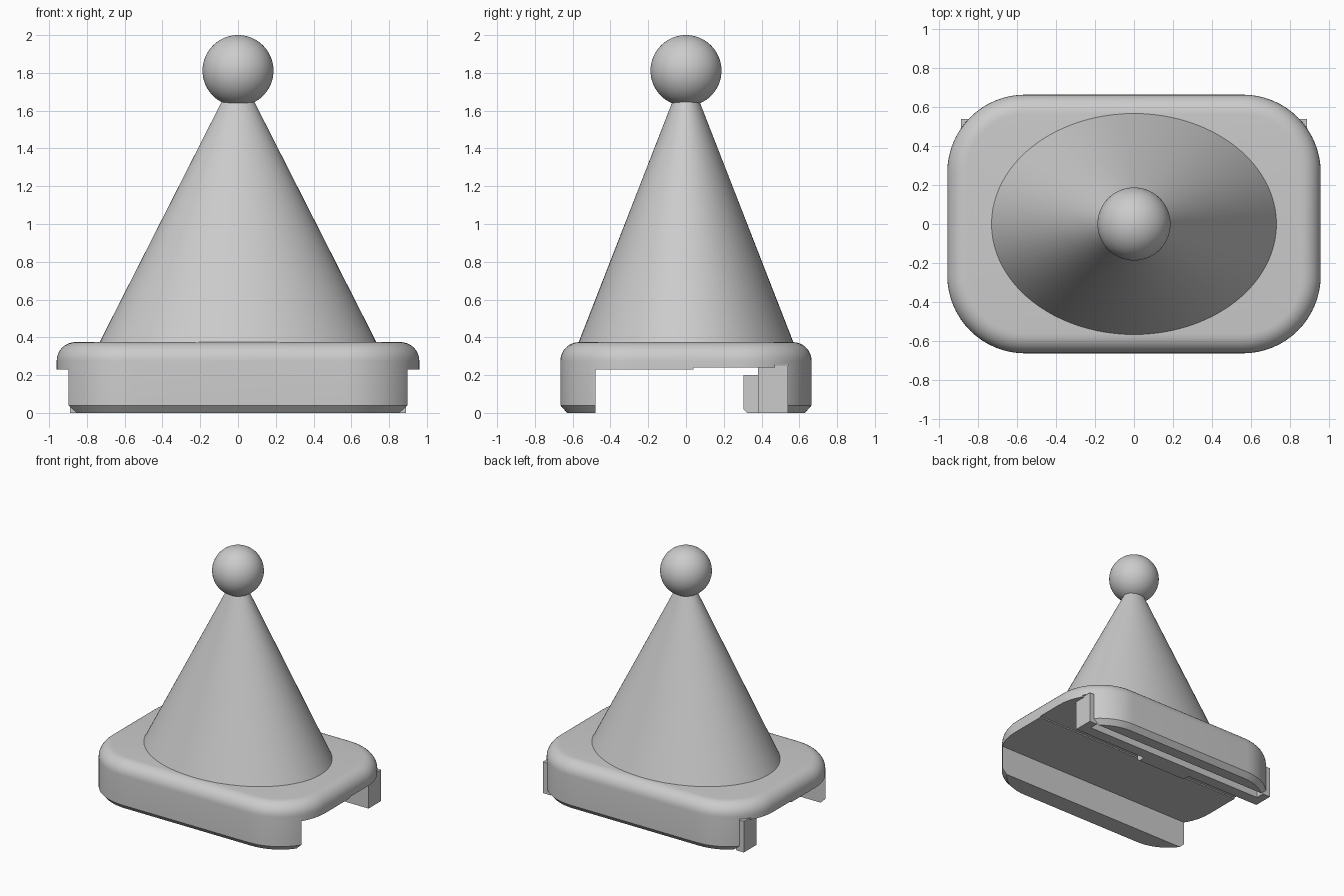
import bpy, bmesh, math
from mathutils import Matrix

if "Cube" in bpy.data.objects:
    bpy.data.objects.remove(bpy.data.objects["Cube"], do_unlink=True)

grey = bpy.data.materials.new("plain grey")
grey.use_nodes = True
colour = (0.6, 0.6, 0.6, 1)
grey.diffuse_color = colour
grey.node_tree.nodes["Principled BSDF"].inputs["Base Color"].default_value = colour


def finish(name, bm, smooth=None):
    bmesh.ops.recalc_face_normals(bm, faces=bm.faces)
    mesh = bpy.data.meshes.new(name)
    bm.to_mesh(mesh)
    bm.free()
    mesh.materials.append(grey)
    obj = bpy.data.objects.new(name, mesh)
    bpy.context.collection.objects.link(obj)
    if smooth:
        bpy.ops.object.select_all(action="DESELECT")
        obj.select_set(True)
        bpy.context.view_layer.objects.active = obj
        bpy.ops.object.shade_smooth_by_angle(angle=math.radians(smooth))
    return obj


def loft(bm, rings):
    """Skin a stack of closed rings and cap both ends."""
    loops = [[bm.verts.new(p) for p in ring] for ring in rings]
    for a, b in zip(loops, loops[1:]):
        for i in range(len(a)):
            j = (i + 1) % len(a)
            bm.faces.new((a[i], a[j], b[j], b[i]))
    bm.faces.new(loops[0][::-1])
    bm.faces.new(loops[-1])


def extrude_x(name, profile, half):
    bm = bmesh.new()
    loft(bm, [[(x, y, z) for y, z in profile] for x in (-half, half)])
    return finish(name, bm)


def extrude_z(name, outline, z0, z1):
    bm = bmesh.new()
    loft(bm, [[(x, y, z) for x, y in outline] for z in (z0, z1)])
    return finish(name, bm)


def rounded_rectangle(inset, z, steps=16):
    points = []
    radius = 0.4 - inset
    for quarter, (sx, sy) in enumerate(((1, 1), (-1, 1), (-1, -1), (1, -1))):
        for i in range(steps + 1):
            a = math.pi / 2 * (quarter + i / steps)
            points.append((sx * 0.56 + radius * math.cos(a),
                           sy * 0.265 + radius * math.sin(a), z))
    return points


# Base: rounded slab with a chamfered foot and a filleted top edge
levels = [(0.035, 0), (0, 0.04)]
for i in range(9):
    a = math.pi / 2 * i / 8
    levels.append((0.1 * (1 - math.cos(a)), 0.275 + 0.1 * math.sin(a)))
bm = bmesh.new()
loft(bm, [rounded_rectangle(d, z) for d, z in levels])
base = finish("base", bm)

# Stepped channel through the underside
channel = extrude_x("channel_cutter", [
    (-0.48, -0.1), (-0.48, 0.23), (0.04, 0.23), (0.04, 0.24),
    (0.47, 0.24), (0.47, 0.255), (0.54, 0.255), (0.54, -0.1)], 1.2)
channel.hide_render = True
channel.hide_set(True)
cut = base.modifiers.new("channel", "BOOLEAN")
cut.operation = "DIFFERENCE"
cut.solver = "EXACT"
cut.object = channel
bpy.ops.object.select_all(action="DESELECT")
base.select_set(True)
bpy.context.view_layer.objects.active = base
bpy.ops.object.modifier_apply(modifier="channel")
bpy.data.objects.remove(channel, do_unlink=True)
bpy.ops.object.shade_smooth_by_angle(angle=math.radians(30))

# Clip rail with end blocks, leaving a slot in front of the back wall
extrude_z("clip_rail", [
    (-0.89, 0.38), (0.89, 0.38), (0.89, 0.54), (0.82, 0.54),
    (0.82, 0.47), (-0.82, 0.47), (-0.82, 0.54), (-0.89, 0.54)], 0, 0.25)

# Small catch in the middle of the rail
extrude_x("clip_catch", [
    (0.39, 0), (0.325, 0), (0.305, 0.02), (0.305, 0.2), (0.39, 0.2)], 0.22)

# Oval cone
bm = bmesh.new()
loft(bm, [[(rx * math.cos(math.tau * i / 96), ry * math.sin(math.tau * i / 96), z)
           for i in range(96)]
          for rx, ry, z in ((0.735, 0.57, 0.37), (0.08, 0.067, 1.66))])
finish("cone", bm, 30)

# Ball on the tip
bm = bmesh.new()
bmesh.ops.create_uvsphere(bm, u_segments=64, v_segments=32, radius=0.188,
                          matrix=Matrix.Translation((0, 0, 1.812)))
finish("ball", bm, 30)
